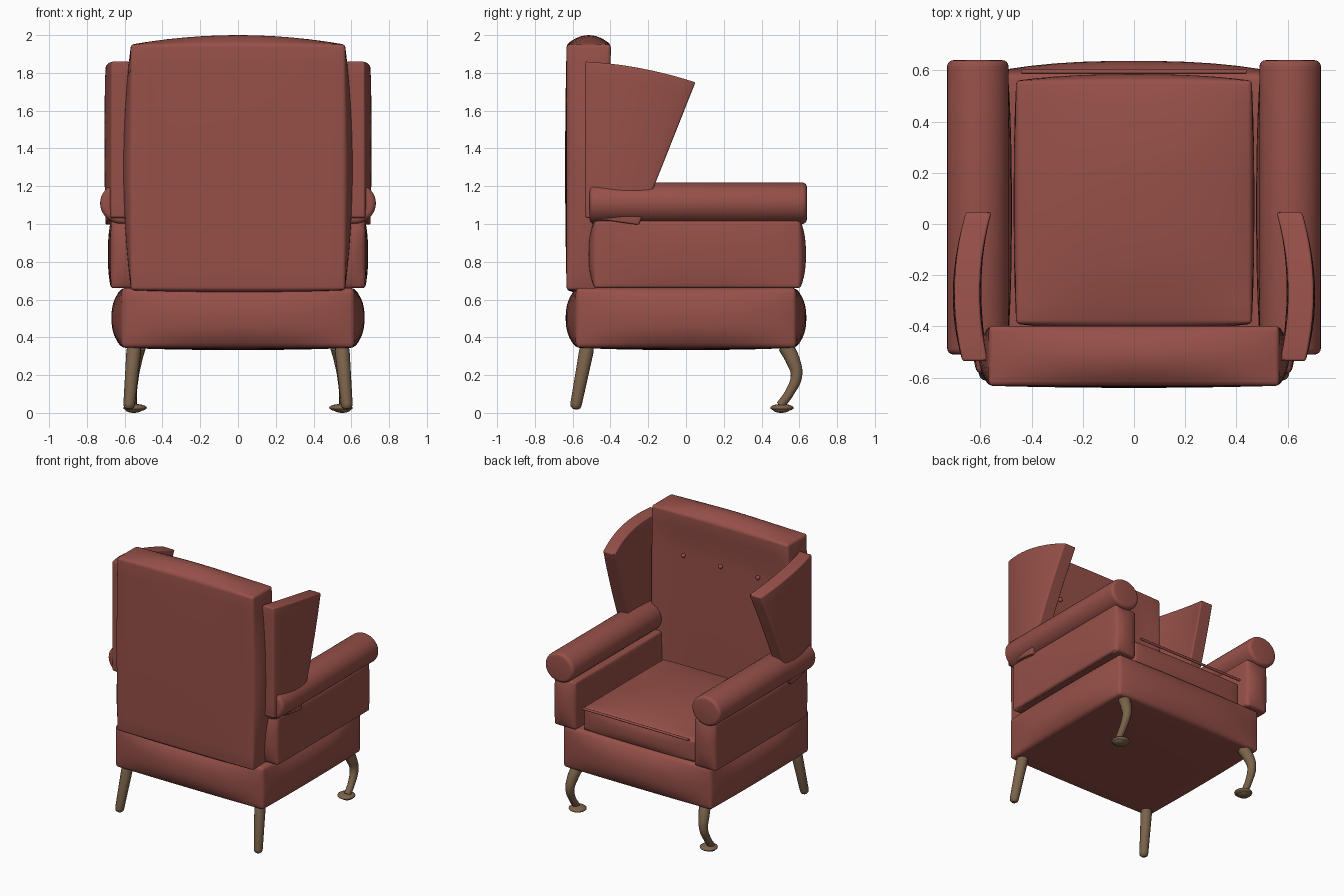
import bpy, bmesh, math
from mathutils import Vector

if "Cube" in bpy.data.objects:
    bpy.data.objects.remove(bpy.data.objects["Cube"])


def material(name, color):
    m = bpy.data.materials.new(name)
    m.diffuse_color = color
    m.use_nodes = True
    m.node_tree.nodes["Principled BSDF"].inputs["Base Color"].default_value = m.diffuse_color
    return m


FABRIC = material("red_fabric", (0.305, 0.08, 0.065, 1))
WOOD = material("wood", (0.2, 0.125, 0.07, 1))


def add_object(name, bm, mat, bevel=0.0):
    bmesh.ops.recalc_face_normals(bm, faces=bm.faces)
    mesh = bpy.data.meshes.new(name)
    bm.to_mesh(mesh)
    bm.free()
    for p in mesh.polygons:
        p.use_smooth = True
    mesh.materials.append(mat)
    ob = bpy.data.objects.new(name, mesh)
    bpy.context.collection.objects.link(ob)
    if bevel:
        b = ob.modifiers.new("soft_edges", 'BEVEL')
        b.width, b.segments = bevel, 4
        b.limit_method, b.angle_limit = 'ANGLE', math.radians(35)
    return ob


def block(name, shape, bevel, cuts=11):
    """Finely divided cube whose points (-1..1) are mapped through shape(u, v, w)."""
    bm = bmesh.new()
    bmesh.ops.create_cube(bm, size=2)
    bmesh.ops.subdivide_edges(bm, edges=bm.edges[:], cuts=cuts, use_grid_fill=True)
    for v in bm.verts:
        v.co = Vector(shape(*v.co))
    return add_object(name, bm, FABRIC, bevel)


def pad(center, half, bulge, p=2.5):
    """Padded box: each side swells outwards in the middle."""
    def shape(*t):
        k = [1 - abs(a) ** p for a in t]
        return [center[i] + t[i] * (half[i] + bulge[i] * k[i - 1] * k[i - 2])
                for i in range(3)]
    return shape


def tube(name, points, radii, mat, smooth_path=True):
    """Round rod with a varying radius along a path."""
    cu = bpy.data.curves.new(name, 'CURVE')
    cu.dimensions = '3D'
    cu.bevel_depth, cu.bevel_resolution, cu.use_fill_caps = 1.0, 5, True
    cu.resolution_u = 8
    sp = cu.splines.new('BEZIER' if smooth_path else 'POLY')
    pts = sp.bezier_points if smooth_path else sp.points
    pts.add(len(points) - 1)
    for bp, co, r in zip(pts, points, radii):
        bp.co = co if smooth_path else (*co, 1)
        bp.radius = r
        if smooth_path:
            bp.handle_left_type = bp.handle_right_type = 'AUTO'
    cu.materials.append(mat)
    ob = bpy.data.objects.new(name, cu)
    bpy.context.collection.objects.link(ob)
    bpy.ops.object.select_all(action='DESELECT')
    ob.select_set(True)
    bpy.context.view_layer.objects.active = ob
    bpy.ops.object.convert(target='MESH')
    bpy.ops.object.shade_smooth_by_angle(angle=math.radians(45))


def ball(name, center, radii, mat):
    bm = bmesh.new()
    bmesh.ops.create_uvsphere(bm, u_segments=20, v_segments=12, radius=1)
    for v in bm.verts:
        v.co = Vector([c + r * a for c, r, a in zip(center, radii, v.co)])
    add_object(name, bm, mat)


# Base and seat cushion
block("base", pad((0, 0, 0.503), (0.615, 0.582, 0.158), (0.055, 0.055, 0.012)), 0.02)
block("seat_cushion", pad((0, 0.085, 0.74), (0.46, 0.475, 0.09), (0.01, 0.025, 0.05)), 0.02)
tube("cushion_piping", [(-0.44, 0.595, 0.835), (0.44, 0.595, 0.835)], [0.009] * 2, FABRIC, False)


# Backrest: domed top, slightly hollowed front below the top roll
def back_shape(u, v, w):
    x, y, z = pad((0, -0.515, 1.30), (0.567, 0.117, 0.65), (0.04, 0.008, 0.05), 2)(u, v, w)
    if w < 0:
        z += 0.03 * (1 - u * u) * (1 - v * v) * w * w
    if v > 0:
        t = min(1, max(0, (1.92 - z) / 0.2))
        y -= 0.025 * v * t * t * (3 - 2 * t) * (1 - abs(u) ** 6)
    return x, y, z


block("backrest", back_shape, 0.025)
for x in (-0.31, 0, 0.31):
    ball("back_button", (x, -0.41, 1.635), (0.016, 0.014, 0.016), FABRIC)


# Wing: tapered panel, curved inwards towards the front
def wing_shape(side):
    def shape(u, v, w):
        a, b = (v + 1) / 2, (w + 1) / 2
        y_front = -0.25 + 0.30 * b
        y = -0.535 + (y_front + 0.535) * a
        low = 1.035 - 0.04 * a
        high = 1.86 - 0.11 * a + 0.02 * (1 - v * v)
        x = 0.652 - 0.45 * (y + 0.27) ** 2 + u * (0.05 + 0.006 * (1 - v * v) * (1 - w * w))
        return side * x, y, low + (high - low) * b
    return shape


for side, tag in ((-1, "left"), (1, "right")):
    # Padded arm panel
    block("arm_panel_" + tag,
          pad((side * 0.583, 0.06, 0.84), (0.09, 0.545, 0.18), (0.016, 0.03, 0)), 0.025)

    # Arm roll
    bm = bmesh.new()
    bmesh.ops.create_cone(bm, cap_ends=True, segments=40, radius1=1, radius2=1, depth=1)
    for v in bm.verts:
        px, py, pz = v.co
        v.co = (side * 0.61 + 0.12 * px, 0.065 + 1.15 * pz, 1.11 + 0.11 * py)
    add_object("arm_roll_" + tag, bm, FABRIC, 0.025)

    block("wing_" + tag, wing_shape(side), 0.028, 9)

    # Straight splayed rear leg with rounded ends
    top, foot = Vector((side * 0.55, -0.523, 0.35)), Vector((side * 0.578, -0.587, 0.02))
    tube("rear_leg_" + tag, [top.lerp(foot, t) for t in (0, 0.08, 0.92, 0.97, 1)],
         [0.036, 0.039, 0.031, 0.027, 0.014], WOOD, False)

    # Curved front leg with pad foot
    path = [(0.53, 0.53, 0.35), (0.545, 0.565, 0.28), (0.555, 0.585, 0.20),
            (0.56, 0.55, 0.11), (0.56, 0.50, 0.04)]
    tube("front_leg_" + tag, [(side * x, y, z) for x, y, z in path],
         [0.042, 0.038, 0.031, 0.025, 0.024], WOOD)
    ball("front_foot_" + tag, (side * 0.545, 0.508, 0.027), (0.062, 0.062, 0.02), WOOD)
    ball("front_foot_pad_" + tag, (side * 0.552, 0.505, 0.018), (0.045, 0.045, 0.018), WOOD)
